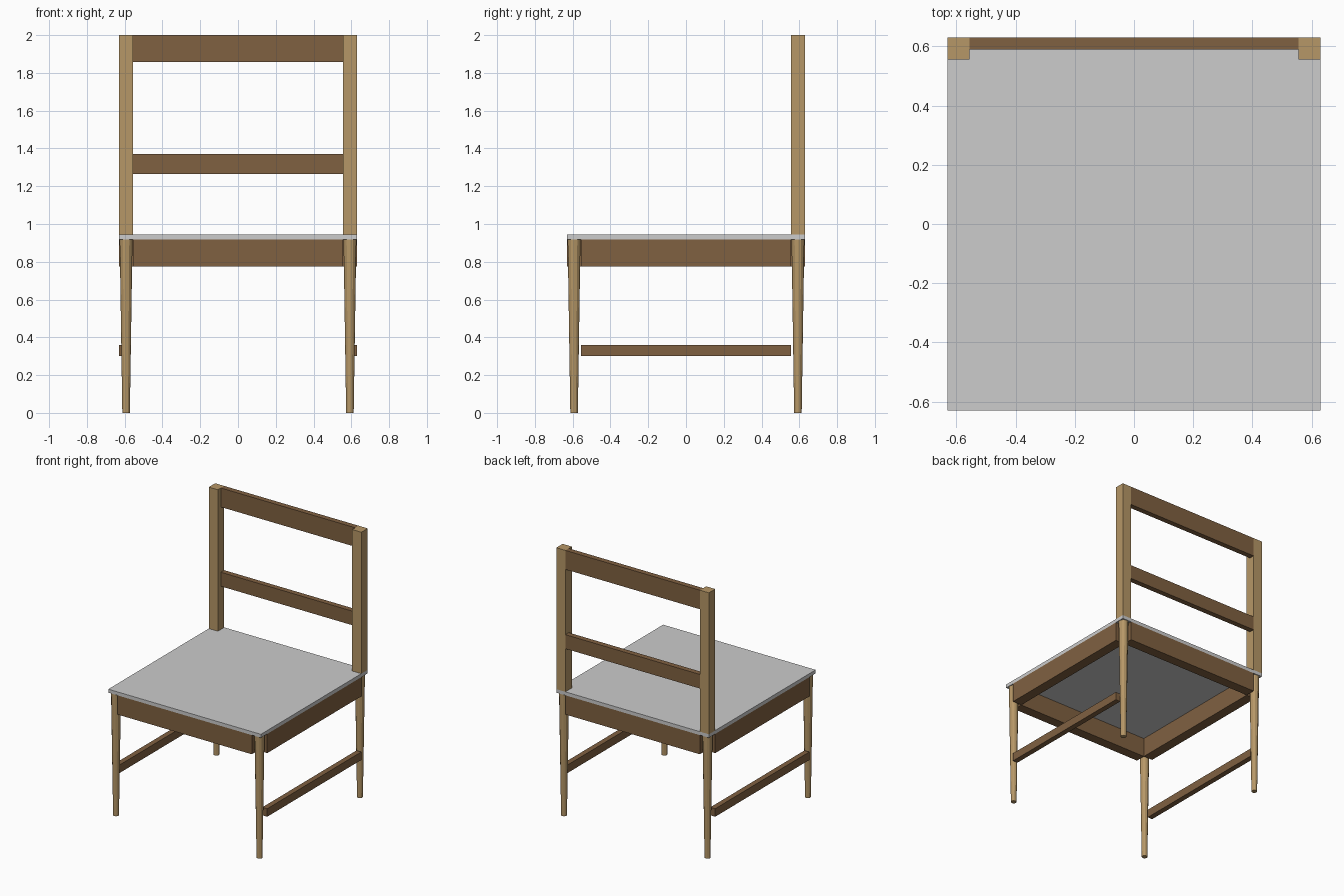
import bpy

if "Cube" in bpy.data.objects:
    bpy.data.objects.remove(bpy.data.objects["Cube"])


def material(name, rgb):
    m = bpy.data.materials.new(name)
    m.diffuse_color = (*rgb, 1.0)
    m.use_nodes = True
    m.node_tree.nodes["Principled BSDF"].inputs["Base Color"].default_value = m.diffuse_color
    return m


LIGHT = material("light wood", (0.47, 0.31, 0.135))
DARK = material("dark wood", (0.216, 0.119, 0.053))
GREY = material("grey seat", (0.604, 0.604, 0.604))

OUT, IN = 0.63, 0.555          # outer edge and inner edge of the frame
MID = (OUT + IN) / 2
SEAT_LOW, SEAT_TOP = 0.918, 0.944


def box(name, lo, hi, mat):
    """Box between two opposite corners."""
    centre = [(a + b) / 2 for a, b in zip(lo, hi)]
    size = [b - a for a, b in zip(lo, hi)]
    bpy.ops.mesh.primitive_cube_add(size=1, location=centre)
    ob = bpy.context.object
    ob.name = name
    ob.scale = size
    bpy.ops.object.transform_apply(location=False, rotation=False, scale=True)
    ob.data.materials.append(mat)
    return ob


def leg(name, x, y):
    """Round leg that tapers to the floor."""
    bpy.ops.mesh.primitive_cone_add(vertices=12, radius1=0.02, radius2=0.034,
                                    depth=SEAT_LOW, location=(x, y, SEAT_LOW / 2))
    ob = bpy.context.object
    ob.name = name
    ob.data.materials.append(LIGHT)


# Seat panel
box("seat", (-OUT, -OUT, SEAT_LOW), (OUT, OUT, SEAT_TOP), GREY)

# Aprons at front and back
for name, y in (("front", -MID), ("back", MID)):
    box(name + "_apron", (-IN, y - 0.0375, 0.775), (IN, y + 0.0375, SEAT_LOW), DARK)

for side, s in (("left", -1), ("right", 1)):
    # Legs
    leg("front_leg_" + side, s * MID, -MID)
    leg("back_leg_" + side, s * MID, MID)
    # Side apron and low stretcher
    x = s * MID
    box("side_apron_" + side, (x - 0.0375, -IN, 0.775), (x + 0.0375, IN, SEAT_LOW), DARK)
    x = s * 0.61
    box("stretcher_" + side, (x - 0.02, -IN, 0.30), (x + 0.02, IN, 0.36), DARK)
    # Back post standing on the seat
    x = s * MID
    box("back_post_" + side, (x - 0.0375, IN, SEAT_TOP), (x + 0.0375, OUT, 2.0), LIGHT)

# Back rails, flush with the rear of the posts
box("top_rail", (-IN, 0.59, 1.858), (IN, OUT, 2.0), DARK)
box("middle_rail", (-IN, 0.59, 1.266), (IN, OUT, 1.371), DARK)
